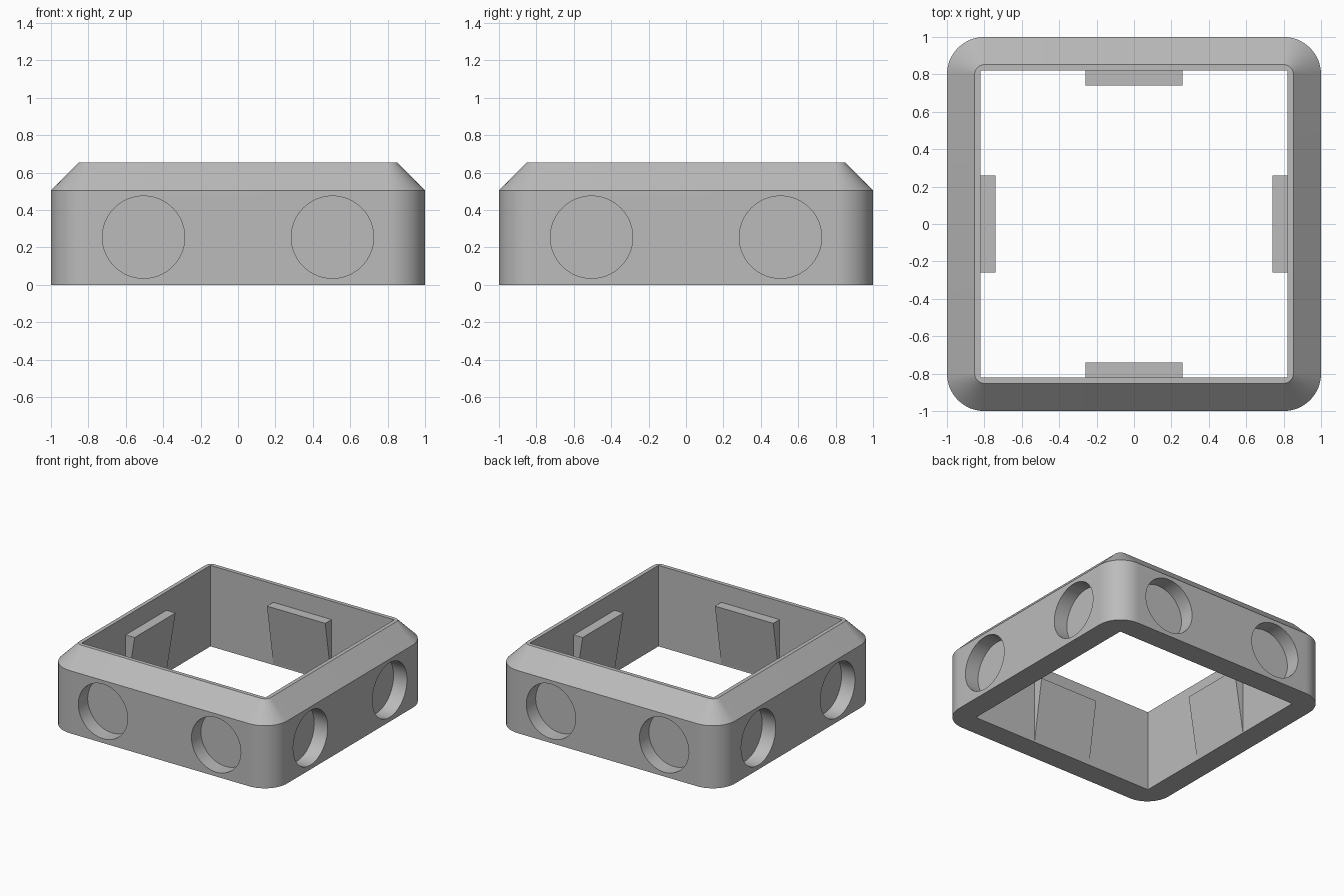
import bpy
import bmesh
from math import cos, sin, pi, radians
from mathutils import Matrix, Vector

cube = bpy.data.objects.get("Cube")
if cube:
    bpy.data.objects.remove(cube, do_unlink=True)

HEIGHT, SHOULDER = 0.653, 0.505      # top rim, start of the chamfer
CORNER, RADIUS, CHAMFER = 0.8, 0.2, 0.148
INNER = 0.82                         # half width of the square opening
POCKET_X, POCKET_Z, POCKET_R, POCKET_DEPTH = 0.505, 0.255, 0.22, 0.12

grey = bpy.data.materials.new("plain grey")
grey.use_nodes = True
grey.diffuse_color = (0.5, 0.5, 0.5, 1)
grey.node_tree.nodes["Principled BSDF"].inputs["Base Color"].default_value = grey.diffuse_color


def make_object(name, bm):
    bmesh.ops.recalc_face_normals(bm, faces=bm.faces)
    mesh = bpy.data.meshes.new(name)
    bm.to_mesh(mesh)
    bm.free()
    mesh.materials.append(grey)
    obj = bpy.data.objects.new(name, mesh)
    bpy.context.collection.objects.link(obj)
    return obj


def rounded_loop(bm, radius, z, steps=16):
    """Square loop with round corners, all sharing the same corner centres."""
    loop = []
    for quarter in range(4):
        mid = quarter * pi / 2 + pi / 4
        centre = Vector((cos(mid), sin(mid), 0)) * CORNER * 2 ** 0.5
        for i in range(steps + 1):
            a = quarter * pi / 2 + i / steps * pi / 2
            loop.append(bm.verts.new(centre + Vector((cos(a) * radius, sin(a) * radius, z))))
    return loop


# Frame: straight sides, then a chamfer up to the rim
bm = bmesh.new()
loops = [rounded_loop(bm, r, z) for r, z in
         ((RADIUS, 0), (RADIUS, SHOULDER), (RADIUS - CHAMFER, HEIGHT))]
for low, high in zip(loops, loops[1:]):
    for i in range(len(low)):
        j = (i + 1) % len(low)
        bm.faces.new((low[i], low[j], high[j], high[i]))
bm.faces.new(loops[0])
bm.faces.new(loops[-1])
frame = make_object("frame", bm)

# Cutter: square opening plus two round blind pockets on each side
bm = bmesh.new()
bmesh.ops.create_cube(bm, size=2, matrix=Matrix.Diagonal((INNER, INNER, 2, 1)))
for side in range(4):
    turn = Matrix.Rotation(side * pi / 2, 4, 'Z')
    for x in (-POCKET_X, POCKET_X):
        place = Matrix.Translation((x, -1, POCKET_Z)) @ Matrix.Rotation(pi / 2, 4, 'X')
        bmesh.ops.create_cone(bm, cap_ends=True, segments=64, radius1=POCKET_R,
                              radius2=POCKET_R, depth=2 * POCKET_DEPTH, matrix=turn @ place)
cutter = make_object("opening_cutter", bm)
cutter.hide_render = True

cut = frame.modifiers.new("openings", 'BOOLEAN')
cut.operation = 'DIFFERENCE'
cut.solver = 'EXACT'
cut.object = cutter
bpy.ops.object.select_all(action='DESELECT')
bpy.context.view_layer.objects.active = frame
frame.select_set(True)
bpy.ops.object.modifier_apply(modifier=cut.name)
bpy.data.objects.remove(cutter, do_unlink=True)
bpy.ops.object.shade_smooth_by_angle(angle=radians(25))

# Wedge ledges: thick at the top, fading into the inner wall at the bottom
for side, name in enumerate(("front", "left", "back", "right")):
    bm = bmesh.new()
    ends = [[bm.verts.new((x, y, z)) for y, z in
             ((-INNER, 0.01), (-INNER, SHOULDER), (-0.74, SHOULDER))] for x in (-0.26, 0.26)]
    for end in ends:
        bm.faces.new(end)
    for i in range(3):
        j = (i + 1) % 3
        bm.faces.new((ends[0][i], ends[0][j], ends[1][j], ends[1][i]))
    bmesh.ops.rotate(bm, verts=bm.verts, matrix=Matrix.Rotation(side * pi / 2, 3, 'Z'))
    make_object(name + "_wedge_ledge", bm)
